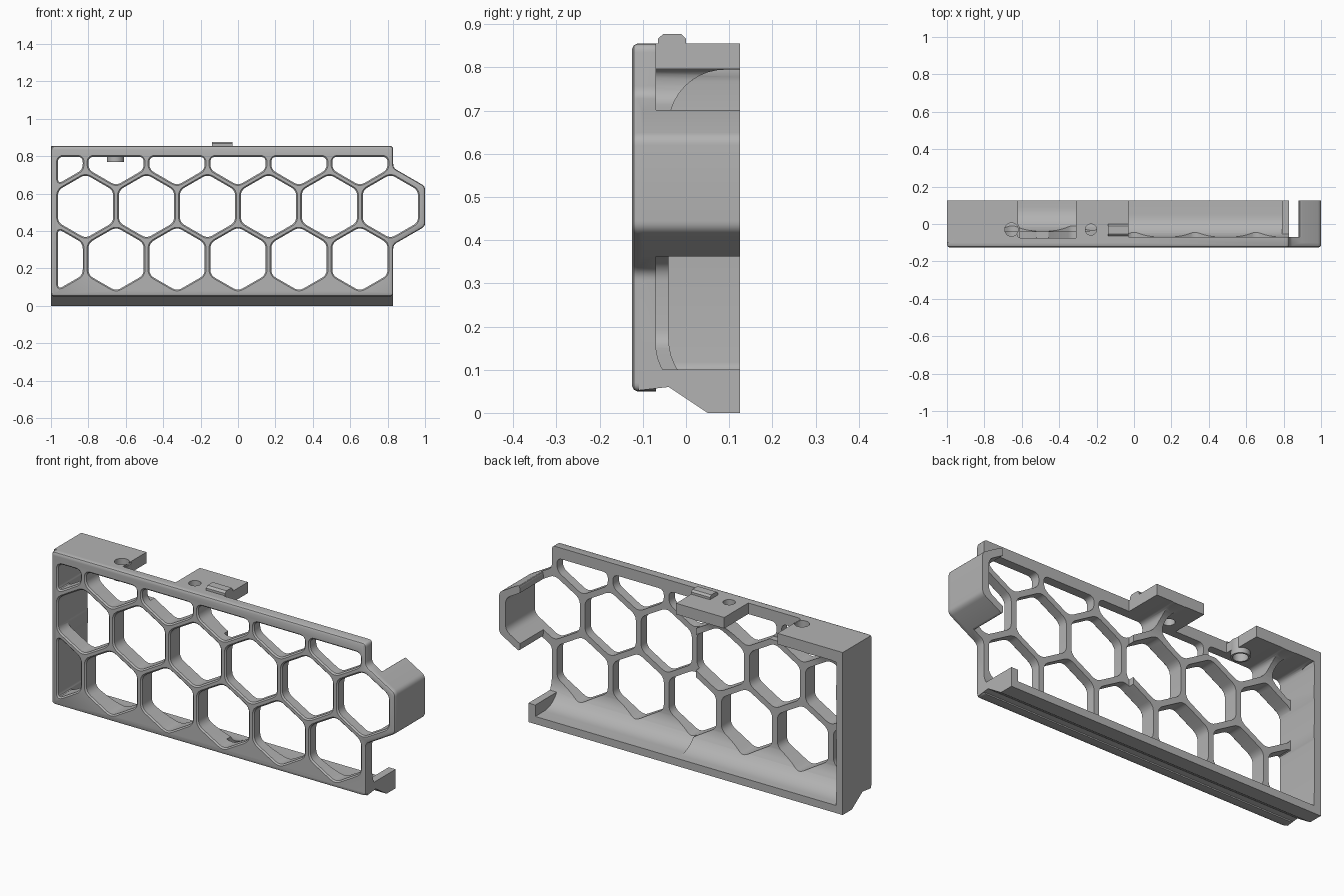
import bpy, bmesh, math
from mathutils import Vector, Matrix

old = bpy.data.objects.get("Cube")
if old:
    bpy.data.objects.remove(old, do_unlink=True)

grey = bpy.data.materials.new("plain grey")
grey.use_nodes = True
grey.diffuse_color = (0.45, 0.45, 0.45, 1)
grey.node_tree.nodes["Principled BSDF"].inputs["Base Color"].default_value = grey.diffuse_color

FRONT, BACK = -0.125, 0.125
PITCH, ROW_Z, RISE = 0.326, 0.532, 0.282
OUT = 0.1855                      # half width of the outer hexagon


def finish(name, bm):
    bmesh.ops.recalc_face_normals(bm, faces=bm.faces)
    me = bpy.data.meshes.new(name)
    bm.to_mesh(me)
    bm.free()
    me.materials.append(grey)
    ob = bpy.data.objects.new(name, me)
    bpy.context.collection.objects.link(ob)
    return ob


def add_loft(bm, rings):
    rows = [[bm.verts.new(p) for p in ring] for ring in rings]
    n = len(rows[0])
    for a, b in zip(rows, rows[1:]):
        for i in range(n):
            bm.faces.new((a[i], a[(i + 1) % n], b[(i + 1) % n], b[i]))
    bm.faces.new(rows[0])
    bm.faces.new(rows[-1])


def grow(poly, d):
    """Offset a counter-clockwise outline outward by d."""
    out = []
    for i, p in enumerate(poly):
        e1 = (p - poly[i - 1]).normalized()
        e2 = (poly[(i + 1) % len(poly)] - p).normalized()
        n1, n2 = Vector((e1.y, -e1.x)), Vector((e2.y, -e2.x))
        m = n1 + n2
        out.append(p + m * (2 * d / max(m.length_squared, 0.5)))
    return out


def rounded(poly, r, steps=5):
    out = []
    for i, p in enumerate(poly):
        a, b = poly[i - 1] - p, poly[(i + 1) % len(poly)] - p
        s = p + a.normalized() * min(r, a.length * 0.45)
        e = p + b.normalized() * min(r, b.length * 0.45)
        for k in range(steps + 1):
            t = k / steps
            out.append(s * (1 - t) ** 2 + p * 2 * t * (1 - t) + e * t * t)
    return out


def clip(poly, axis, limit, sign):
    """Keep the side of the outline where sign * (coordinate - limit) >= 0."""
    out = []
    for i, p in enumerate(poly):
        q = poly[i - 1]
        dp, dq = sign * (p[axis] - limit), sign * (q[axis] - limit)
        if dp * dq < 0:
            out.append(q.lerp(p, dq / (dq - dp)))
        if dp >= 0:
            out.append(p)
    return out


def hexagon(x, z, half):
    r = half / math.cos(math.pi / 6)
    return [Vector((x + r * math.cos(a), z + r * math.sin(a)))
            for a in (math.radians(30 + 60 * k) for k in range(6))]


def y_loft(bm, poly, sections):
    add_loft(bm, [[(p.x, y, p.y) for p in grow(poly, d)] for y, d in sections])


def x_prism(name, profile, x0, x1):
    bm = bmesh.new()
    add_loft(bm, [[(x, y, z) for y, z in profile] for x in (x0, x1)])
    return finish(name, bm)


def box(name, x0, x1, y0, y1, z0, z1):
    return x_prism(name, [(y0, z0), (y1, z0), (y1, z1), (y0, z1)], x0, x1)


def cylinder(name, x, y, z0, z1, r):
    bm = bmesh.new()
    bmesh.ops.create_cone(bm, cap_ends=True, segments=24, radius1=r, radius2=r, depth=z1 - z0,
                          matrix=Matrix.Translation((x, y, (z0 + z1) / 2)))
    return finish(name, bm)


def arc(cy, cz, r, a0, a1, steps=10):
    angles = [math.radians(a0 + (a1 - a0) * k / steps) for k in range(steps + 1)]
    return [(cy + r * math.cos(a), cz + r * math.sin(a)) for a in angles]


def combine(target, other, operation):
    mod = target.modifiers.new(operation, 'BOOLEAN')
    mod.operation, mod.solver, mod.object = operation, 'EXACT', other
    bpy.context.view_layer.objects.active = target
    bpy.ops.object.modifier_apply(modifier=mod.name)
    bpy.data.objects.remove(other, do_unlink=True)


# Front panel with the hexagon bulging out at its left end
hx = 2.5 * PITCH
outer = hexagon(hx, ROW_Z, OUT)
bulge = sorted((p for p in clip(outer, 0, 0.83, 1)), key=lambda p: p.y)
outline = [Vector((-1, 0.05)), Vector((0.83, 0.05))] + bulge + [Vector((0.83, 0.855)), Vector((-1, 0.855))]
bm = bmesh.new()
y_loft(bm, rounded(outline, 0.02), [(FRONT, -0.012), (FRONT + 0.004, -0.004),
                                    (FRONT + 0.012, 0), (-0.07, 0)])
frame = finish("honeycomb_frame", bm)

# Deep hooked arm around the end hexagon
bm = bmesh.new()
y_loft(bm, rounded(clip(outer, 0, 0.88, 1), 0.02), [(-0.1, 0), (BACK, 0)])
parts = [finish("hexagon_arm", bm)]

# Thicker back layer, side wall and end cap
under = [(-0.11, 0.052), (-0.04, 0.06), (0.05, 0), (BACK, 0)]
parts += [
    box("thick_backing", -0.99, -0.03, -0.09, -0.04, 0.06, 0.845),
    x_prism("side_wall", under + [(BACK, 0.855), (-0.1, 0.855)], -1, -0.96),
    x_prism("end_cap", under + [(BACK, 0.1), (-0.1, 0.1)], 0.79, 0.83),
]

# Bottom ledge with a coved inner corner
for name, x0, x1, y, r in (("ledge_deep", -1, -0.03, -0.04, 0.13),
                           ("ledge_shallow", -0.031, 0.83, -0.07, 0.12)):
    cove = arc(y + r, 0.04 + r, r, 270, 180)
    parts.append(x_prism(name, under + [(BACK, 0.04)] + cove + [(-0.1, 0.04 + r)], x0, x1))

# Top tabs with a coved underside
for name, x0, x1 in (("corner_tab", -1, -0.62), ("middle_tab", -0.31, -0.03)):
    cove = arc(0.09, 0.665, 0.13, 90, 180)
    parts.append(x_prism(name, [(-0.1, 0.855), (BACK, 0.855), (BACK, 0.795)] + cove
                         + [(-0.1, 0.665)], x0, x1))
for p in parts:
    combine(frame, p, 'UNION')

# Honeycomb openings, flared at the front
bm = bmesh.new()
for row in (-1, 0, 1):
    for k in range(-3, 3):
        x = (k + (0.5 if row == 0 else 0)) * PITCH
        cell = hexagon(x, ROW_Z + row * RISE, 0.148)
        cell = clip(clip(cell, 0, -0.963, 1), 1, 0.797, -1)
        y_loft(bm, rounded(cell, 0.03), [(FRONT - 0.002, 0.009), (FRONT + 0.007, 0), (0.2, 0)])
        if row and k == 2:
            continue
    if row:
        cell = clip(hexagon(2 * PITCH + PITCH, 0, 0.148), 0, 2, 1)
combine(frame, finish("opening_cutter", bm), 'DIFFERENCE')

# Gap between the tabs and the two screw holes
combine(frame, box("gap_cutter", -0.61, -0.31, -0.075, 0.2, 0.72, 0.9), 'DIFFERENCE')
combine(frame, cylinder("boss", -0.655, -0.03, 0.77, 0.85, 0.045), 'UNION')
for x, r in ((-0.655, 0.036), (-0.23, 0.03)):
    combine(frame, cylinder("screw_cutter", x, -0.03, 0.74, 0.9, r), 'DIFFERENCE')

# Small latch on top
latch = x_prism("top_latch", [(-0.065, 0.85), (0, 0.85), (0, 0.867), (-0.01, 0.877),
                              (-0.053, 0.877), (-0.065, 0.867)], -0.14, -0.03)

for ob in bpy.context.selected_objects:
    ob.select_set(False)
frame.select_set(True)
bpy.context.view_layer.objects.active = frame
bpy.ops.object.shade_smooth_by_angle(angle=math.radians(30))
